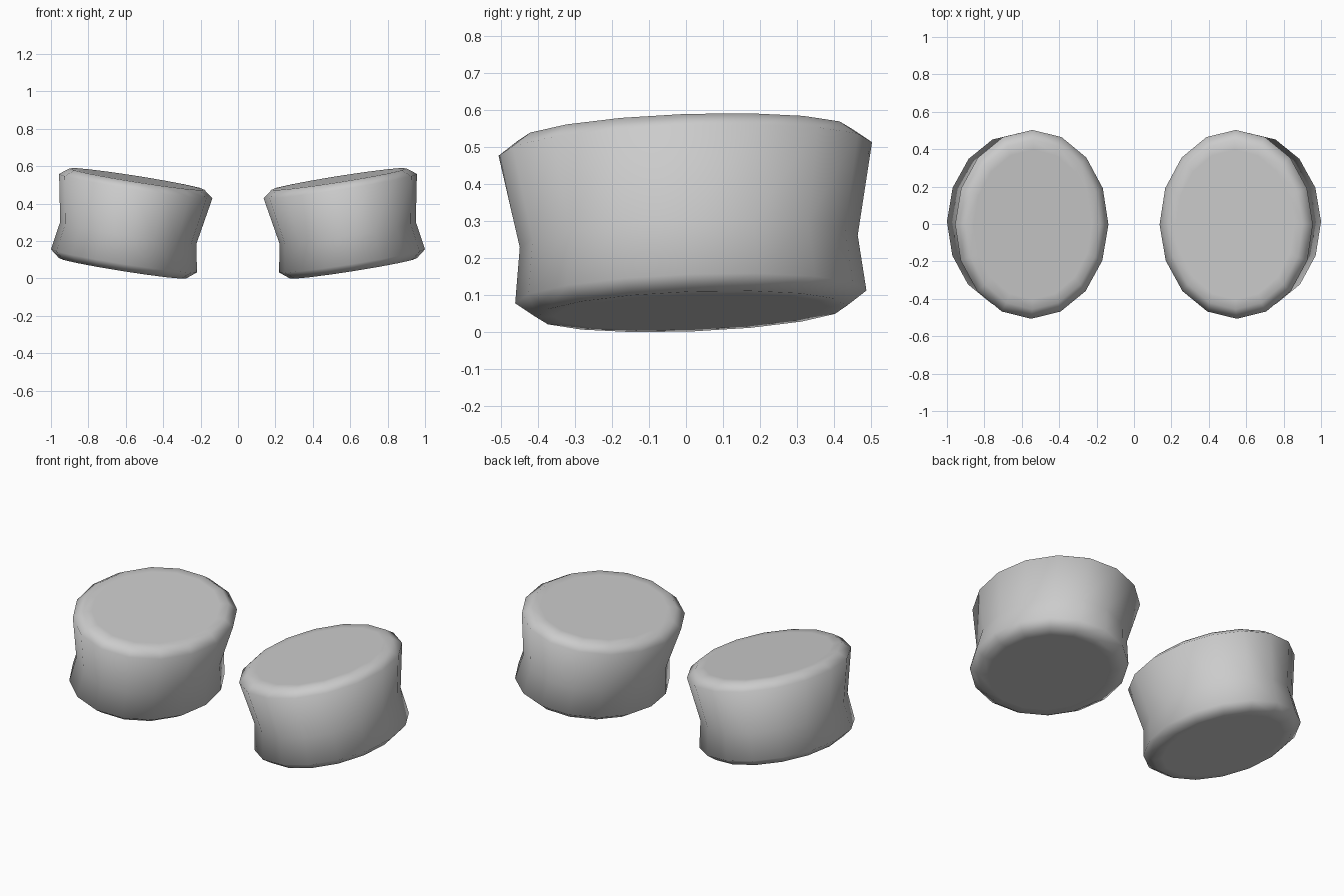
import bpy, bmesh, math
from mathutils import Matrix, Vector

if "Cube" in bpy.data.objects:
    bpy.data.objects.remove(bpy.data.objects["Cube"])

SIDES = 16
# Pad profile, bottom to top: half width, half depth, height along the pad axis
PROFILE = [
    (0.300, 0.370, -0.040),
    (0.345, 0.420, -0.040),
    (0.395, 0.475, 0.000),
    (0.369, 0.457, 0.152),
    (0.415, 0.505, 0.405),
    (0.365, 0.453, 0.443),
    (0.320, 0.400, 0.443),
]

# Placement of the right pad: tilted inwards and slightly forwards
place = (Matrix.Translation((0.61, 0.013, 0.094))
         @ Matrix.Rotation(math.radians(-9), 4, 'Y')
         @ Matrix.Rotation(math.radians(2.1), 4, 'X'))


def ring(bm, rx, ry, z):
    angles = [2 * math.pi * i / SIDES for i in range(SIDES)]
    return [bm.verts.new(place @ Vector((rx * math.cos(a), ry * math.sin(a), z)))
            for a in angles]


# Waisted oval pad lofted through the profile rings
bm = bmesh.new()
rings = [ring(bm, *p) for p in PROFILE]
for low, high in zip(rings, rings[1:]):
    for i in range(SIDES):
        j = (i + 1) % SIDES
        bm.faces.new((low[i], low[j], high[j], high[i]))
bm.faces.new(rings[0][::-1])
bm.faces.new(rings[-1])
for f in bm.faces:
    f.smooth = True

mesh = bpy.data.meshes.new("waisted_pads")
bm.to_mesh(mesh)
bm.free()
pads = bpy.data.objects.new("waisted_pads", mesh)
bpy.context.collection.objects.link(pads)

# Left pad by mirroring
mirror = pads.modifiers.new("left_pad", 'MIRROR')
mirror.use_axis = (True, False, False)
mirror.use_mirror_merge = False
